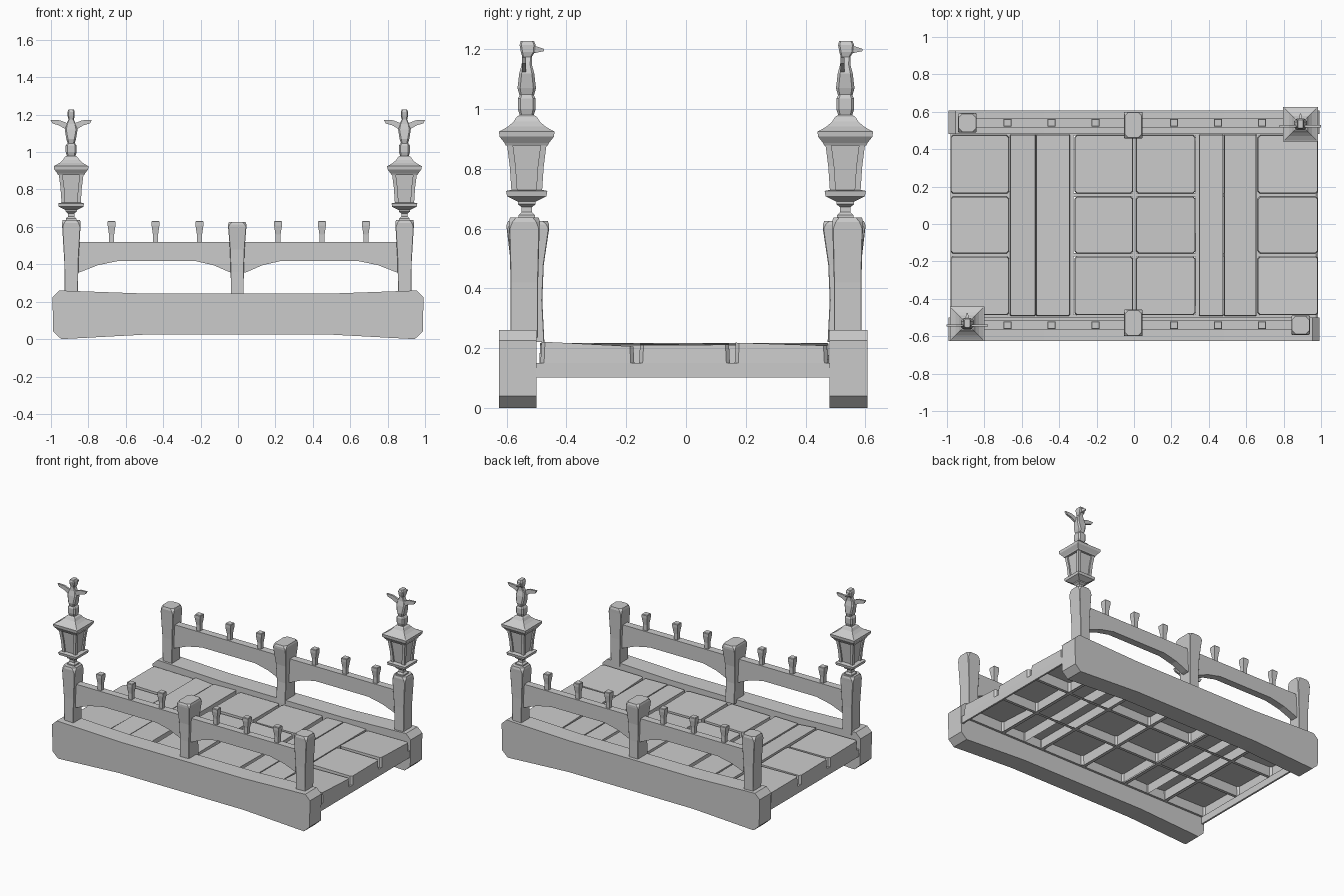
import bpy, bmesh, random

random.seed(4)
if "Cube" in bpy.data.objects:
    bpy.data.objects.remove(bpy.data.objects["Cube"])

stone = bpy.data.materials.new("grey_stone")
stone.use_nodes = True
GREY = (0.6, 0.6, 0.6, 1)
stone.diffuse_color = GREY
stone.node_tree.nodes["Principled BSDF"].inputs["Base Color"].default_value = GREY


def skin(name, rings, open_bottom=False):
    """Bridge equal-length rings, cap the ends and face everything outward."""
    bm = bmesh.new()
    loops = [[bm.verts.new(v) for v in ring] for ring in rings]
    base = bm.faces.new(loops[0])
    bm.faces.new(loops[-1])
    for low, high in zip(loops, loops[1:]):
        for i in range(len(low)):
            bm.faces.new((low[i - 1], low[i], high[i], high[i - 1]))
    bmesh.ops.recalc_face_normals(bm, faces=bm.faces)
    if open_bottom:
        bm.faces.remove(base)
    mesh = bpy.data.meshes.new(name)
    bm.to_mesh(mesh)
    bm.free()
    mesh.materials.append(stone)
    bpy.context.collection.objects.link(bpy.data.objects.new(name, mesh))


def plan(cx, cy, z, hx, hy, cut=0):
    """Rectangle in plan, with cut corners if cut is set."""
    if not cut:
        corners = ((-hx, -hy), (hx, -hy), (hx, hy), (-hx, hy))
    else:
        a, b = hx - cut, hy - cut
        corners = ((-a, -hy), (a, -hy), (hx, -b), (hx, b), (a, hy), (-a, hy), (-hx, b), (-hx, -b))
    return [(cx + x, cy + y, z) for x, y in corners]


def turned(name, x, y, profile):
    """Square stack; profile rows are height and half width."""
    skin(name, [plan(x, y, z, r, r) for z, r in profile])


def post(name, x, y, rows):
    """Stack with cut corners; rows are height, half x, half y, y shift, cut."""
    skin(name, [plan(x, y + s, z, hx, hy, c) for z, hx, hy, s, c in rows])


def extrude_y(name, outline, y0, y1):
    """Outline in x and z, extruded from y0 to y1."""
    skin(name, [[(x, y, z) for x, z in outline] for y in (y0, y1)])


def box(name, x0, x1, y0, y1, z0, z1):
    skin(name, [plan((x0 + x1) / 2, (y0 + y1) / 2, z, (x1 - x0) / 2, (y1 - y0) / 2)
                for z in (z0, z1)])


def slab(name, x0, x1, y0, y1, tilt_x, tilt_y, cut):
    """Hollow paving piece, open below, whose top leans a little."""
    cx, cy, hx, hy = (x0 + x1) / 2, (y0 + y1) / 2, (x1 - x0) / 2, (y1 - y0) / 2
    top = [(x, y, z + tilt_x * (x - cx) / hx + tilt_y * (y - cy) / hy)
           for x, y, z in plan(cx, cy, 0.212, hx - 0.003, hy - 0.003, cut)]
    skin(name, [plan(cx, cy, 0.15, hx, hy, cut), top], open_bottom=True)


# Deck shell: three columns of tiles with plank bands between them
G = 0.008
row_edges = (-0.495, -0.165, 0.155, 0.483)
lean = {(3, 0): -0.008, (3, 2): -0.005}
for c, (x0, x1) in enumerate(((-0.99, -0.659), (-0.327, 0.003), (0.003, 0.337), (0.653, 0.993))):
    for r in range(3):
        slab(f"paving_tile_{c}_{r}", x0 + G, x1 - G, row_edges[r] + G, row_edges[r + 1] - G,
             random.uniform(-0.003, 0.003), lean.get((c, r), random.uniform(-0.003, 0.003)), 0.012)
for i, (x0, x1, tilt) in enumerate(((-0.663, -0.525, -0.006), (-0.524, -0.343, 0.002),
                                    (0.347, 0.479, 0.002), (0.48, 0.656, -0.002))):
    slab(f"deck_plank_{i}", x0, x1, row_edges[0] + 0.004, row_edges[3] - 0.004, tilt, 0, 0.004)

# Thin mortar floors under the gaps and the two end walls of the deck
for i, y in enumerate(row_edges):
    box(f"mortar_row_{i}", -0.97, 0.97, y - 0.01, y + 0.01, 0.148, 0.15)
for i, x in enumerate((-0.665, -0.335, 0.003, 0.34, 0.658)):
    box(f"mortar_column_{i}", x - 0.011, x + 0.011, -0.49, 0.48, 0.147, 0.149)
for side, x in (("right", -0.976), ("left", 0.979)):
    box(f"deck_end_{side}", x - 0.006, x + 0.006, -0.505, 0.485, 0.101, 0.15)

# Side beams, railings and posts
half_beam = [(0.48, 0.025), (0.945, 0.0), (0.988, 0.04), (0.992, 0.225), (0.955, 0.26), (0.48, 0.243)]
beam = half_beam + [(-x, z) for x, z in reversed(half_beam)]
arch = [(-0.88, 0.345), (-0.84, 0.36), (-0.75, 0.395), (-0.64, 0.418), (-0.23, 0.418),
        (-0.13, 0.395), (-0.05, 0.36), (0, 0.345), (0, 0.52), (-0.88, 0.52)]
post_rows = [(0.235, 0.035, 0.046, 0, 0.002), (0.42, 0.038, 0.046, 0, 0.002),
             (0.60, 0.049, 0.051, 0, 0.003), (0.622, 0.05, 0.052, 0, 0.012),
             (0.637, 0.046, 0.048, 0, 0.02)]
for side, s, y0, y1 in (("front", -1, -0.626, -0.50), ("back", 1, 0.48, 0.608)):
    mid = s * 0.541
    extrude_y(f"{side}_beam", beam, y0, y1)
    for half, k in (("right", 1), ("left", -1)):
        extrude_y(f"{side}_{half}_rail", [(k * x, z) for x, z in arch], mid - 0.025, mid + 0.025)
        post(f"{side}_{half}_post", -k * 0.891, mid, post_rows)
        for i, x in enumerate((0.21, 0.445, 0.68)):
            turned(f"{side}_{half}_rail_stud_{i}", 0.004 - k * x, mid,
                   [(0.515, 0.014), (0.56, 0.014), (0.608, 0.021), (0.628, 0.021), (0.632, 0.018)])
    # Broad middle post leans over the deck
    lean_in = -s
    post(f"{side}_middle_post", -0.004, mid,
         [(0.22, 0.034, 0.055, lean_in * 0.012, 0.002), (0.36, 0.035, 0.051, lean_in * 0.009, 0.002),
          (0.48, 0.039, 0.055, lean_in * 0.010, 0.002), (0.60, 0.049, 0.071, lean_in * 0.012, 0.003),
          (0.614, 0.049, 0.071, lean_in * 0.012, 0.01), (0.626, 0.045, 0.066, lean_in * 0.012, 0.018)])


# Lantern with a winged bird finial
def lantern(side, x, y):
    turned(f"{side}_lantern_base", x, y, [
        (0.63, 0.028), (0.645, 0.028), (0.655, 0.017), (0.672, 0.017), (0.682, 0.03),
        (0.69, 0.03), (0.708, 0.066), (0.726, 0.069), (0.73, 0.05)])
    turned(f"{side}_lantern_panes", x, y, [(0.725, 0.04), (0.89, 0.056)])
    for a in (-1, 1):
        for b in (-1, 1):
            skin(f"{side}_lantern_bar", [plan(x + a * d, y + b * d, z, 0.01, 0.01)
                                         for z, d in ((0.722, 0.041), (0.81, 0.047), (0.895, 0.058))])
    turned(f"{side}_lantern_roof", x, y, [
        (0.878, 0.07), (0.886, 0.074), (0.908, 0.091), (0.925, 0.093), (0.929, 0.084), (0.942, 0.062),
        (0.958, 0.044), (0.974, 0.034), (0.98, 0.024)])
    post(f"{side}_bird_perch", x, y, [(0.975, 0.022, 0.022, 0, 0.006), (1.0, 0.029, 0.03, 0, 0.009),
                                      (1.035, 0.029, 0.03, 0, 0.009), (1.05, 0.019, 0.022, 0, 0.006)])
    post(f"{side}_bird_body", x, y, [
        (1.045, 0.018, 0.024, 0, 0.006), (1.07, 0.026, 0.031, 0, 0.009),
        (1.12, 0.034, 0.025, 0, 0.008), (1.15, 0.026, 0.017, 0, 0.006),
        (1.175, 0.014, 0.016, 0.001, 0.004), (1.192, 0.019, 0.024, 0.004, 0.006),
        (1.215, 0.019, 0.027, 0.003, 0.006), (1.228, 0.014, 0.022, 0.002, 0.005)])
    skin(f"{side}_bird_beak", [
        [(x + a * w, y + d, z + b * h) for a, b in ((1, -1), (1, 1), (-1, 1), (-1, -1))]
        for d, w, h, z in ((0.02, 0.012, 0.014, 1.2), (0.057, 0.003, 0.004, 1.198))])
    wing = [(0.015, 1.115), (0.04, 1.128), (0.065, 1.143), (0.1, 1.153), (0.111, 1.172),
            (0.06, 1.17), (0.015, 1.152)]
    for half, k in (("left", 1), ("right", -1)):
        extrude_y(f"{side}_bird_{half}_wing", [(x + k * a, z) for a, z in wing], y - 0.016, y - 0.003)


lantern("front_right", -0.892, -0.533)
lantern("back_left", 0.89, 0.533)
